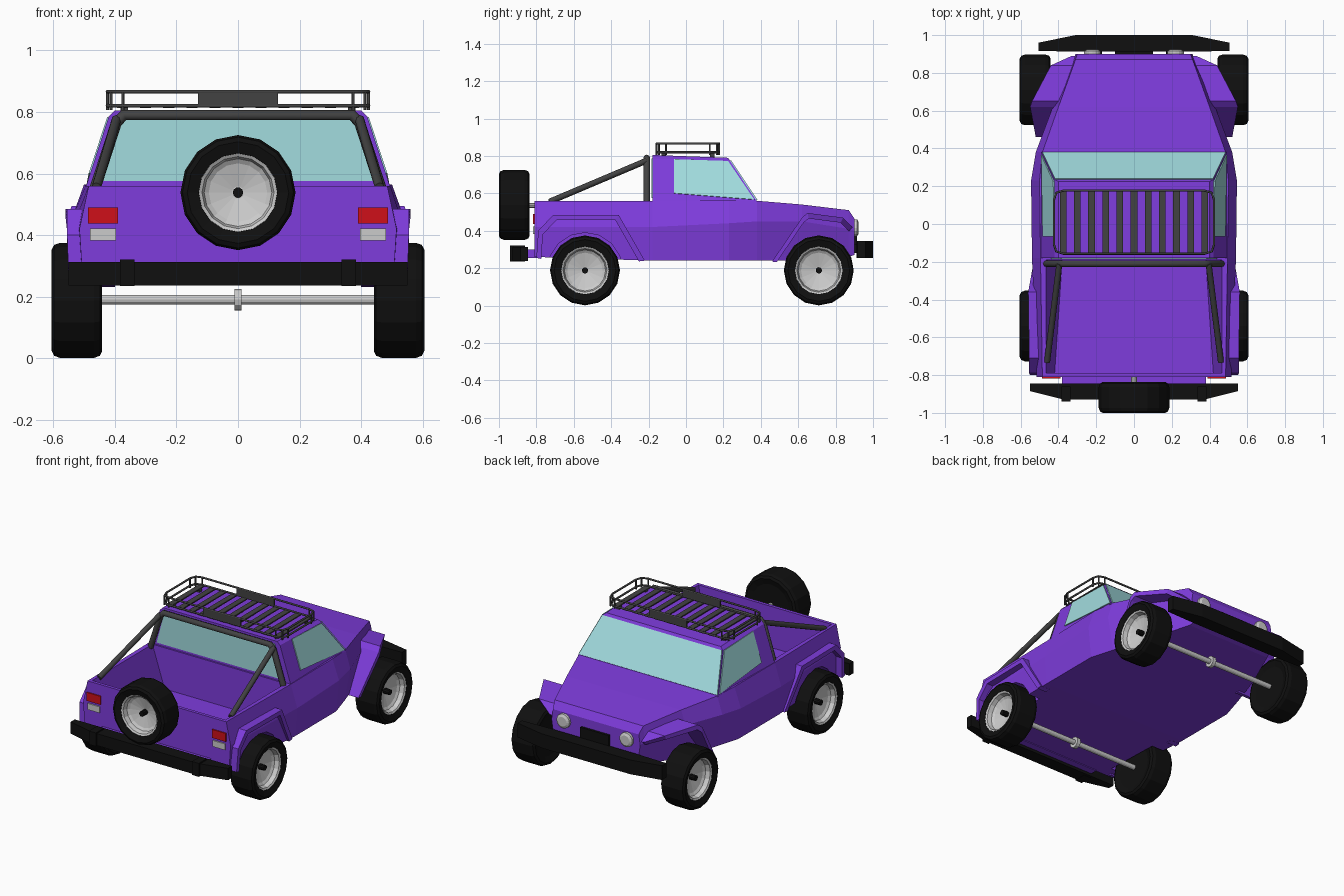
import bpy, bmesh, math
from mathutils import Vector, Matrix

if "Cube" in bpy.data.objects:
    bpy.data.objects.remove(bpy.data.objects["Cube"])


def mat(name, *rgb):
    m = bpy.data.materials.new(name)
    m.diffuse_color = (*rgb, 1)
    m.use_nodes = True
    m.node_tree.nodes["Principled BSDF"].inputs["Base Color"].default_value = m.diffuse_color
    return m


PURPLE = mat("purple_paint", 0.21, 0.045, 0.72)
BLACK = mat("black_rubber", 0.005, 0.005, 0.005)
DARK = mat("dark_metal", 0.055, 0.055, 0.055)
GLASS = mat("glass", 0.36, 0.72, 0.74)
RED = mat("red_lens", 0.62, 0.005, 0.01)


def finish(name, bm, m=None):
    bmesh.ops.recalc_face_normals(bm, faces=bm.faces)
    me = bpy.data.meshes.new(name)
    bm.to_mesh(me)
    bm.free()
    ob = bpy.data.objects.new(name, me)
    bpy.context.collection.objects.link(ob)
    if m:
        me.materials.append(m)
    return ob


def loft(name, rings, m=None):
    bm = bmesh.new()
    vs = [[bm.verts.new(p) for p in r] for r in rings]
    n = len(vs[0])
    for a, b in zip(vs, vs[1:]):
        for i in range(n):
            bm.faces.new((a[i], a[(i + 1) % n], b[(i + 1) % n], b[i]))
    bm.faces.new(vs[0])
    bm.faces.new(vs[-1])
    return finish(name, bm, m)


def box(name, x0, x1, y0, y1, z0, z1, m=None):
    return loft(name, [[(x0, y, z0), (x1, y, z0), (x1, y, z1), (x0, y, z1)] for y in (y0, y1)], m)


def panel(name, pts, m, t=0.004):
    pts = [Vector(p) for p in pts]
    n = (pts[1] - pts[0]).cross(pts[2] - pts[0]).normalized() * t
    return loft(name, [[p - n for p in pts], [p + n for p in pts]], m)


def lathe(name, profile, centre, axis, m=None, sides=16):
    """Revolve (radius, offset) pairs about an axis."""
    rot = Vector((0, 0, 1)).rotation_difference(Vector(axis)).to_matrix().to_4x4()
    mtx = Matrix.Translation(centre) @ rot
    angs = [2 * math.pi * i / sides for i in range(sides)]
    return loft(name, [[mtx @ Vector((r * math.cos(a), r * math.sin(a), h)) for a in angs]
                       for r, h in profile], m)


def tube(name, pts, r, m=None, closed=False):
    cu = bpy.data.curves.new(name, 'CURVE')
    cu.dimensions = '3D'
    cu.bevel_depth, cu.bevel_resolution, cu.use_fill_caps = r, 2, True
    sp = cu.splines.new('POLY')
    sp.points.add(len(pts) - 1)
    for p, q in zip(sp.points, pts):
        p.co = (*q, 1)
    sp.use_cyclic_u = closed
    if m:
        cu.materials.append(m)
    ob = bpy.data.objects.new(name, cu)
    bpy.context.collection.objects.link(ob)
    return ob


def cut(ob, cutter):
    mod = ob.modifiers.new("cut", 'BOOLEAN')
    mod.operation, mod.object, mod.solver = 'DIFFERENCE', cutter, 'EXACT'
    me = bpy.data.meshes.new_from_object(ob.evaluated_get(bpy.context.evaluated_depsgraph_get()))
    ob.modifiers.clear()
    ob.data = me
    bpy.data.objects.remove(cutter)


# Lower body: y, then half-width and height of sill, belt and top edge
sections = [(-.81, .505, .26, .515, .42, .485, .56), (-.18, .525, .24, .54, .42, .495, .56),
            (.23, .525, .24, .545, .44, .50, .565), (.38, .48, .24, .52, .45, .485, .56),
            (.62, .40, .24, .43, .45, .40, .54), (.87, .30, .26, .32, .41, .31, .51),
            (.90, .29, .27, .31, .40, .30, .465)]
rings = []
for y, xb, zb, xm, zm, xt, zt in sections:
    half = [(xb, zb), (xm, zm), (xt, zt)]
    rings.append([(x, y, z) for x, z in half] + [(-x, y, z) for x, z in reversed(half)])
body = loft("body", rings, PURPLE)

# Open bed and wheel arches
cut(body, loft("bed_cutter", [[(-f, y, .30), (f, y, .30), (t, y, .56), (t, y, .7), (-t, y, .7), (-t, y, .56)]
                              for y, f, t in ((-.79, .42, .465), (-.19, .38, .465))]))
for s in (1, -1):
    for y in (-.54, .71):
        cut(body, lathe("arch_cutter", [(.2, .435), (.2, .7)], (0, y, .19), (s, 0, 0)))

# Cab with sloped windscreen
loft("cab", [[(-.495, -.18, .555), (.495, -.18, .555), (.49, .38, .555), (-.49, .38, .555)],
             [(-.42, -.18, .785), (.42, -.18, .785), (.42, .235, .775), (-.42, .235, .775)],
             [(-.40, -.18, .805), (.40, -.18, .805), (.40, .225, .79), (-.40, .225, .79)]], PURPLE)
panel("windscreen", [(-.485, .378, .563), (.485, .378, .563), (.418, .237, .775), (-.418, .237, .775)], GLASS)
panel("rear_window", [(-.44, -.18, .575), (.44, -.18, .575), (.385, -.18, .785), (-.385, -.18, .785)], GLASS)
for s in (1, -1):
    panel("side_window", [(s * .481, -.065, .60), (s * .488, .365, .566),
                          (s * .424, .225, .772), (s * .421, -.065, .782)], GLASS)


# Flares: stations (y, z, outer half-width, inner half-width), thickened toward the wheel centre
def flare(name, yc, stations, k):
    for s in (1, -1):
        loft(name, [[(s * xi, y, z), (s * xo, y, z),
                     (s * xo, yc + (y - yc) * k, .2 + (z - .2) * k),
                     (s * xi, yc + (y - yc) * k, .2 + (z - .2) * k)]
                    for y, z, xo, xi in stations], PURPLE)


flare("rear_flare", -.54, [(-.80, .255, .55, .47), (-.79, .40, .555, .47), (-.71, .485, .555, .47),
                           (-.36, .485, .56, .47), (-.22, .24, .535, .47)], .9)
flare("front_flare", .71, [(.46, .235, .52, .40), (.62, .47, .55, .38), (.65, .495, .54, .36),
                           (.84, .47, .44, .30), (.89, .42, .33, .28)], .9)


# Wheels and spare
def wheel(name, c, axis):
    lathe(name + "_tyre", [(.128, -.07), (.165, -.082), (.18, -.074), (.187, -.055), (.187, .055),
                           (.18, .074), (.165, .082), (.128, .07), (.118, .03), (.118, -.03),
                           (.128, -.07)], c, axis, BLACK)
    lathe(name + "_rim", [(.02, -.005), (.108, -.02), (.116, -.06), (.131, -.07), (.131, .07),
                          (.117, .062), (.11, .035), (.095, .025), (.02, .005)], c, axis)
    lathe(name + "_hub", [(.017, 0), (.017, .045)], c, axis, BLACK, 10)


for y, end in ((-.54, "rear"), (.71, "front")):
    for s in (1, -1):
        wheel(end + "_wheel", (s * .523, y, .188), (s, 0, 0))
    lathe(end + "_axle", [(.016, -.51), (.016, .51)], (0, y, .19), (1, 0, 0), None, 12)
    lathe(end + "_differential", [(.035, -.012), (.035, .012)], (0, y, .19), (1, 0, 0), None, 12)
wheel("spare", (0, -.918, .538), (0, -1, 0))
lathe("spare_mount", [(.015, 0), (.015, .13)], (0, -.80, .535), (0, -1, 0), None, 10)


# Bumpers with swept ends: (x, inner y, outer y)
def bumper(name, st, z0, z1):
    full = [(-x, a, b) for x, a, b in reversed(st)] + st
    loft(name, [[(x, a, z0), (x, b, z0), (x, b, z1), (x, a, z1)] for x, a, b in full], BLACK)


bumper("rear_bumper", [(.37, -.845, -.93), (.55, -.845, -.885)], .237, .312)
bumper("front_bumper", [(.31, .912, 1.0), (.505, .917, .96)], .255, .345)
box("rear_bumper_mount", -.38, .38, -.85, -.80, .255, .30, PURPLE)
for x in (-.2, .2):
    box("front_bumper_mount", x - .03, x + .03, .87, .93, .28, .33, BLACK)
for x in (-.36, .36):
    box("bumper_block", x - .024, x + .024, -.94, -.86, .235, .32, BLACK)
box("grille", -.10, .10, .89, .915, .30, .41, BLACK)

# Lamps
for s in (1, -1):
    lathe("headlight", [(.045, 0), (.045, .022), (.03, .03)], (s * .22, .893, .415), (0, 1, 0))
    x0, x1 = sorted((s * .39, s * .487))
    box("tail_light", x0, x1, -.818, -.79, .437, .49, RED)
    box("reverse_light", x0 + .006, x1 - .006, -.818, -.79, .383, .422)

# Roll bar: hoop plus two braces
tube("roll_hoop", [(-.465, -.21, .55), (-.395, -.21, .765), (-.37, -.21, .79), (.37, -.21, .79),
                   (.395, -.21, .765), (.465, -.21, .55)], .018, DARK)
for s in (1, -1):
    tube("roll_brace", [(s * .395, -.21, .775), (s * .46, -.73, .555)], .016, DARK)

# Roof rack: two rounded rails, posts, slats and end plates
X, Y0, Y1, c = .424, -.157, .177, .05
loop = [(-X + c, Y0), (X - c, Y0), (X - .012, Y0 + .012), (X, Y0 + c), (X, Y1 - c), (X - .012, Y1 - .012),
        (X - c, Y1), (-X + c, Y1), (-X + .012, Y1 - .012), (-X, Y1 - c), (-X, Y0 + c), (-X + .012, Y0 + .012)]
for z in (.820, .866):
    tube("rack_rail", [(x, y, z) for x, y in loop], .006, DARK, True)
for x, y in loop:
    tube("rack_post", [(x, y, .806), (x, y, .866)], .005, DARK)
for i in range(11):
    x = -.375 + i * .075
    box("rack_slat", x - .018, x + .018, Y0, Y1, .812, .819, DARK)
for y in (Y0, Y1):
    box("rack_plate", -.13, .13, y - .005, y + .005, .82, .864, DARK)
for s in (1, -1):
    for y in (-.12, .14):
        box("rack_foot", s * .37 - .012, s * .37 + .012, y - .012, y + .012, .785, .815, DARK)
